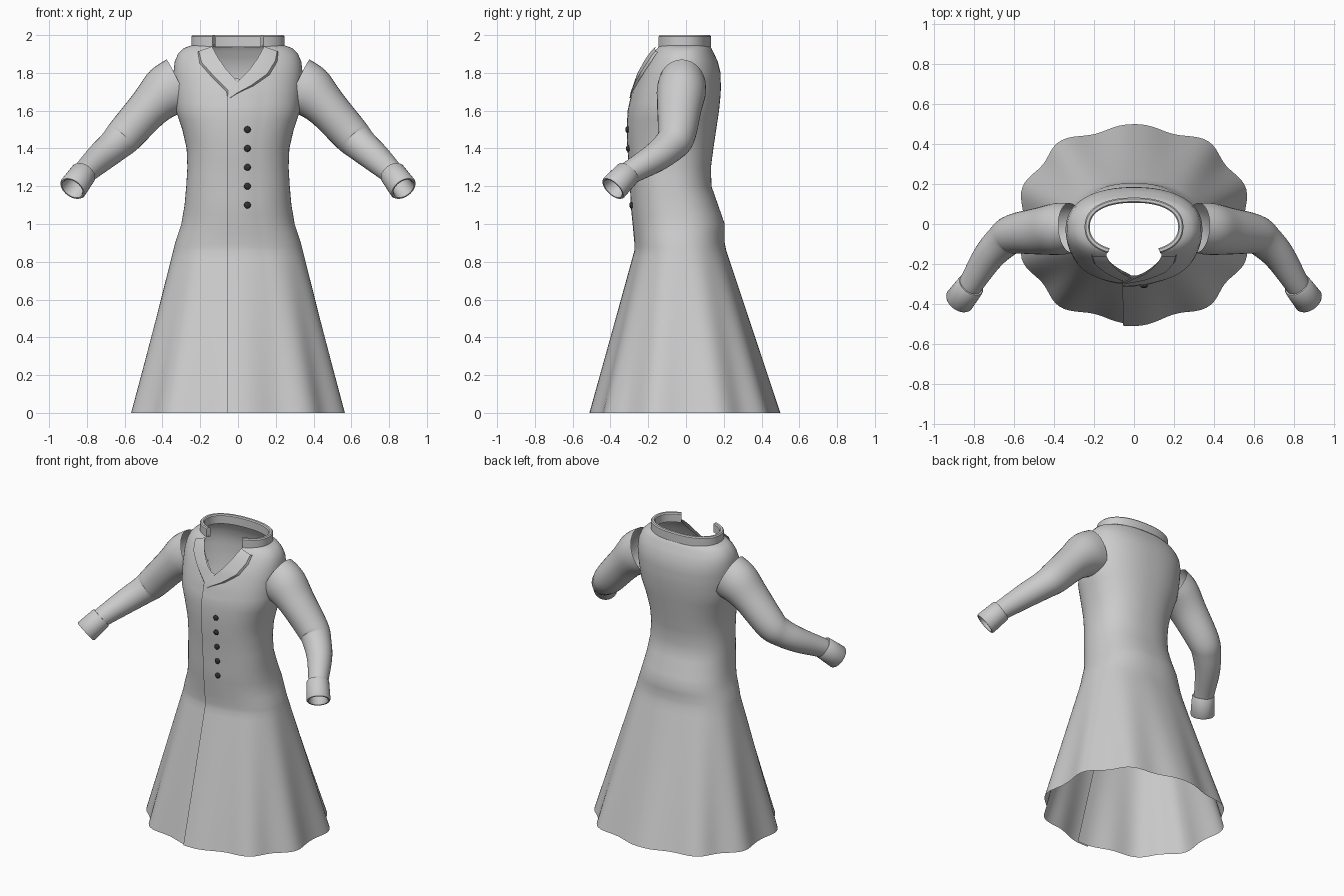
import bpy, bmesh, math
from mathutils import Vector

if "Cube" in bpy.data.objects:
    bpy.data.objects.remove(bpy.data.objects["Cube"])

def material(name, c):
    m = bpy.data.materials.new(name)
    m.diffuse_color = (c, c, c, 1)
    m.use_nodes = True
    m.node_tree.nodes["Principled BSDF"].inputs["Base Color"].default_value = m.diffuse_color
    return m

CLOTH = material("grey cloth", 0.6)
DARK = material("dark button", 0.03)

def make(name, rows, mat, close=False, angle=40):
    """Skin a grid of points (rows of equal length)."""
    bm = bmesh.new()
    g = [[bm.verts.new(p) for p in r] for r in rows]
    n = len(rows[0])
    for a, b in zip(g, g[1:]):
        for i in range(n if close else n - 1):
            k = (i + 1) % n
            bm.faces.new((a[i], a[k], b[k], b[i]))
    bmesh.ops.recalc_face_normals(bm, faces=bm.faces)
    me = bpy.data.meshes.new(name)
    bm.to_mesh(me)
    bm.free()
    ob = bpy.data.objects.new(name, me)
    bpy.context.collection.objects.link(ob)
    me.materials.append(mat)
    bpy.ops.object.select_all(action='DESELECT')
    ob.select_set(True)
    bpy.context.view_layer.objects.active = ob
    bpy.ops.object.shade_smooth_by_angle(angle=math.radians(angle))
    return ob

# body profile: z, half width, front y, back y
PROFILE = [(0, .585, -.50, .50), (.45, .458, -.375, .35), (.86, .343, -.262, .213),
           (.90, .333, -.262, .205), (1.0, .30, -.272, .205), (1.1, .283, -.282, .17),
           (1.2, .274, -.286, .135), (1.3, .268, -.292, .132), (1.4, .272, -.30, .145),
           (1.5, .295, -.303, .16), (1.6, .328, -.298, .175), (1.7, .338, -.275, .185),
           (1.8, .342, -.24, .183), (1.86, .335, -.21, .168), (1.9, .318, -.187, .15),
           (1.93, .29, -.165, .135), (1.95, .235, -.15, .12)]
N = 2.3

def prof(z):
    for a, b in zip(PROFILE, PROFILE[1:]):
        if z <= b[0]:
            break
    f = min(1, (z - a[0]) / (b[0] - a[0]))
    return [a[i] + (b[i] - a[i]) * f for i in (1, 2, 3)]

def spow(v):
    return math.copysign(abs(v) ** (2 / N), v)

def surf(t, z, off=0):
    """Point on the coat; t = 0 faces the front."""
    hw, yf, yb = prof(z)
    wave = 1 - .03 * (1 - math.cos(10 * t)) * max(0, 1 - z / .88)
    return Vector(((hw * wave + off) * spow(math.sin(t)),
                   (yf + yb) / 2 - ((yb - yf) / 2 * wave + off) * spow(math.cos(t)), z))

def t_at(x, z):
    return math.copysign(math.asin(min(1, (abs(x) / prof(z)[0]) ** (N / 2))), x)

def neck(t):
    a = abs((t + math.pi) % (2 * math.pi) - math.pi)
    return min(1.95, 1.76 + .38 * a)

# coat body: wrapped sheet whose front edge overlaps at x = -0.055
zs = [i * .11 for i in range(8)] + [.82, .86, .88, .9] + [.95 + .05 * i for i in range(14)]
zs += [1.64, 1.68, 1.72, 1.76, 1.8, 1.83, 1.86, 1.88, 1.9, 1.915, 1.93, 1.94, 1.95]
rows, COLS = [], 120
for z in zs:
    t0, row = t_at(-.055, z), []
    for i in range(COLS + 3):
        t = t0 + 2 * math.pi * i / COLS
        zz = z if z <= 1.6 else 1.6 + (z - 1.6) * (neck(t) - 1.6) / .35
        row.append(surf(t, zz, .013 * max(0, 1 - i / 9)))
    rows.append(row)
make("coat_body", rows, CLOTH)

# lapels: (inner x, inner z, outer x, outer z) from neck to tip
def lapel(name, pts):
    out = []
    for a, b in zip(pts, pts[1:]):
        for k in range(4):
            p = [u + (v - u) * k / 4 for u, v in zip(a, b)]
            row = []
            for j in range(7):
                f = j / 6
                x, z = p[0] + (p[2] - p[0]) * f, p[1] + (p[3] - p[1]) * f
                row.append(surf(t_at(x, z), z, .004 if j == 6 else .017))
            out.append(row)
    make(name, out, CLOTH)

lapel("left_lapel", [(.13, 1.94, .21, 1.91), (.10, 1.88, .205, 1.86), (.06, 1.82, .165, 1.79),
                     (0, 1.755, .08, 1.73), (-.03, 1.71, 0, 1.69), (-.055, 1.66, -.05, 1.66)])
lapel("right_lapel", [(-.13, 1.94, -.21, 1.91), (-.10, 1.88, -.20, 1.85),
                      (-.06, 1.82, -.13, 1.77), (-.01, 1.76, -.06, 1.70), (-.03, 1.73, -.055, 1.67)])

# stand collar, a thick band open at the front
rows = []
for i in range(61):
    t = .52 + (2 * math.pi - 1.04) * i / 60
    sec = [surf(t, 1.95, o) + Vector((0, 0, dz)) for o, dz in
           ((.012, -.012), (.012, .043), (.006, .05), (-.008, .05), (-.014, .043), (-.014, -.012))]
    rows.append(sec)
c = [[sum(r, Vector()) / 6] * 6 for r in (rows[0], rows[-1])]
make("collar", [c[0]] + rows + [c[1]], CLOTH, True)

# tubes along a path of (x, y, z, horizontal radius, vertical radius)
def tube(name, path, s, steps=5, angle=50):
    pts = []
    for i in range(len(path) - 1):
        p = [Vector(path[min(max(i + d, 0), len(path) - 1)]) for d in (-1, 0, 1, 2)]
        for k in range(steps):
            f = k / steps
            pts.append(.5 * (2 * p[1] + (p[2] - p[0]) * f
                             + (2 * p[0] - 5 * p[1] + 4 * p[2] - p[3]) * f * f
                             + (3 * p[1] - p[0] - 3 * p[2] + p[3]) * f ** 3))
    pts.append(Vector(path[-1]))
    rows = []
    for i, q in enumerate(pts):
        d = (pts[min(i + 1, len(pts) - 1)] - pts[max(i - 1, 0)])
        d = Vector(d[:3]).normalized()
        u = Vector((0, 1, 0))
        u = (u - d * u.dot(d)).normalized()
        v = d.cross(u)
        row = []
        for j in range(32):
            a = 2 * math.pi * j / 32
            w = Vector(q[:3]) + u * q[3] * math.cos(a) + v * q[4] * math.sin(a)
            row.append((w.x * s, w.y, w.z))
        rows.append(row)
    return make(name, rows, CLOTH, True, angle)

SLEEVE = [(.315, -.02, 1.735, .125, .15), (.38, -.025, 1.70, .13, .14), (.47, -.035, 1.615, .118, .112),
          (.60, -.05, 1.47, .10, .10), (.655, -.085, 1.415, .09, .088), (.73, -.165, 1.35, .078, .078),
          (.825, -.315, 1.26, .06, .06), (.86, -.365, 1.21, .057, .057)]
A, B = Vector((.815, -.305, 1.272)), Vector((.877, -.387, 1.187))
for side, s in (("left", 1), ("right", -1)):
    tube(side + "_sleeve", SLEEVE, s)
    # cuff: hollow ring with rolled edges
    D = (B - A).normalized()
    U = (Vector((0, 1, 0)) - D * D.y).normalized()
    V = D.cross(U)
    L = (B - A).length
    sec = [(0, .058), (0, .066), (.006, .07), (L - .008, .075), (L, .07), (L, .062), (L - .008, .056), (.02, .054)]
    rows = []
    for h, r in sec:
        rows.append([(lambda w: (w.x * s, w.y, w.z))(A + D * h + r * (
            U * math.cos(j * math.pi / 16) + V * math.sin(j * math.pi / 16))) for j in range(32)])
    make(side + "_cuff", rows, CLOTH, True)

# front buttons
for i in range(5):
    z = 1.1 + .1 * i
    y = surf(t_at(.05, z), z, .005).y
    bpy.ops.mesh.primitive_uv_sphere_add(segments=16, ring_count=8, radius=1, location=(.05, y - .004, z))
    b = bpy.context.object
    b.name = "button_%d" % (i + 1)
    b.scale = (.018, .011, .018)
    b.data.materials.append(DARK)
    bpy.ops.object.shade_smooth()
